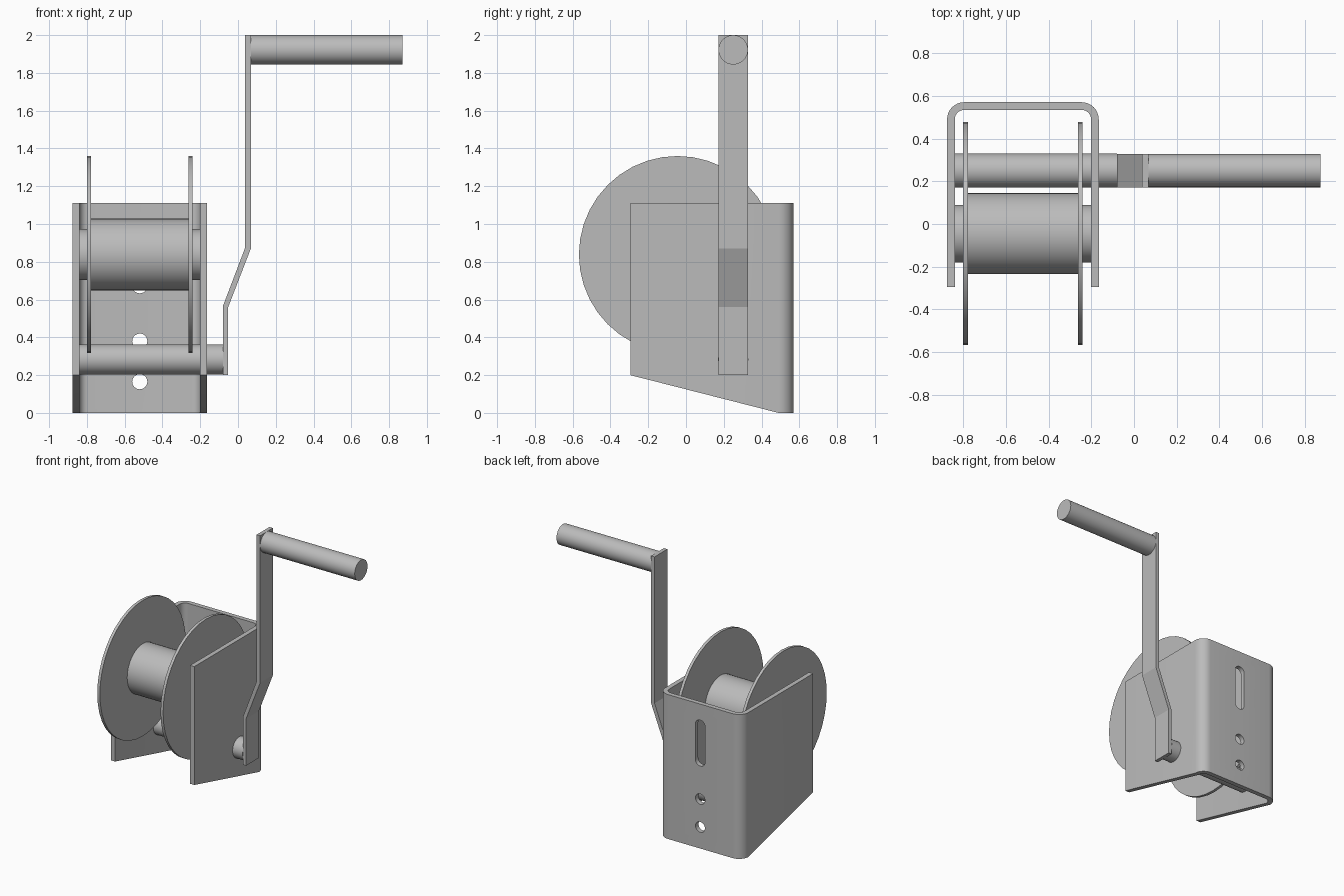
import bpy, bmesh
from math import sin, cos, pi, radians
from mathutils import Vector

cube = bpy.data.objects.get("Cube")
if cube:
    bpy.data.objects.remove(cube, do_unlink=True)

steel = bpy.data.materials.new("plain grey steel")
steel.use_nodes = True
grey = (0.5, 0.5, 0.5, 1)
steel.diffuse_color = grey
steel.node_tree.nodes["Principled BSDF"].inputs["Base Color"].default_value = grey


def finish(name, bm):
    bmesh.ops.recalc_face_normals(bm, faces=bm.faces)
    mesh = bpy.data.meshes.new(name)
    bm.to_mesh(mesh)
    bm.free()
    obj = bpy.data.objects.new(name, mesh)
    bpy.context.collection.objects.link(obj)
    mesh.materials.append(steel)
    return obj


def smooth(obj):
    bpy.ops.object.select_all(action='DESELECT')
    obj.select_set(True)
    bpy.context.view_layer.objects.active = obj
    bpy.ops.object.shade_smooth_by_angle(angle=radians(30))


def prism(name, points, offset):
    """Extrude a closed outline of 3D points along an offset."""
    bm = bmesh.new()
    face = bm.faces.new([bm.verts.new(p) for p in points])
    new = bmesh.ops.extrude_face_region(bm, geom=[face])["geom"]
    bmesh.ops.translate(bm, vec=offset,
                        verts=[v for v in new if isinstance(v, bmesh.types.BMVert)])
    return finish(name, bm)


def rod(name, x0, x1, y, z, r, sides=40):
    """Cylinder lying along x."""
    ring = [(x0, y + r * sin(2 * pi * i / sides), z + r * cos(2 * pi * i / sides))
            for i in range(sides)]
    obj = prism(name, ring, (x1 - x0, 0, 0))
    smooth(obj)
    return obj


# U-shaped bracket bent from plate, with sloping lower edges on the arms
LEFT, RIGHT, FRONT, BACK, TOP = -0.875, -0.165, -0.295, 0.57, 1.11
THICK, BEND = 0.036, 0.08


def bottom(y):
    return max(0, 0.2 * (BACK - BEND - y) / (BACK - BEND - FRONT))


path = [(Vector((LEFT, FRONT)), Vector((1, 0)))]
for cx, start in ((LEFT + BEND, pi), (RIGHT - BEND, pi / 2)):
    for i in range(9):
        a = start - i * pi / 16
        out = Vector((cos(a), sin(a)))
        path.append((Vector((cx, BACK - BEND)) + out * BEND, -out))
path.append((Vector((RIGHT, FRONT)), Vector((-1, 0))))

bm = bmesh.new()
sections = []
for p, inward in path:
    q = p + inward * THICK
    sections.append([bm.verts.new(c) for c in (
        (p.x, p.y, bottom(p.y)), (q.x, q.y, bottom(q.y)),
        (q.x, q.y, TOP), (p.x, p.y, TOP))])
for a, b in zip(sections, sections[1:]):
    for i in range(4):
        j = (i + 1) % 4
        bm.faces.new((a[i], a[j], b[j], b[i]))
bm.faces.new(sections[0])
bm.faces.new(sections[-1])
bracket = finish("bracket", bm)

# Mounting slot and two bolt holes through the back plate
for z, half, r in ((0.165, 0, 0.04), (0.38, 0, 0.04), (0.81, 0.135, 0.042)):
    outline = []
    for end, start in ((half, 0), (-half, pi)):
        for i in range(13 if half else 12):
            a = start + i * pi / 12
            outline.append((-0.52 + r * cos(a), 0.45, z + end + r * sin(a)))
    cutter = prism("hole_cutter", outline, (0, 0.25, 0))
    cutter.hide_render = True
    cut = bracket.modifiers.new("hole", 'BOOLEAN')
    cut.object = cutter
    cut.solver = 'EXACT'
    bpy.context.view_layer.objects.active = bracket
    bpy.ops.object.modifier_apply(modifier=cut.name)
    bpy.data.objects.remove(cutter, do_unlink=True)
smooth(bracket)

# Cable spool: axle hub, core and two flanges
SY, SZ = -0.045, 0.838
rod("spool_hub", LEFT + THICK, RIGHT - THICK, SY, SZ, 0.135)
rod("spool_core", -0.79, -0.25, SY, SZ, 0.19)
for side, x in (("right", -0.8), ("left", -0.262)):
    rod(side + "_spool_flange", x, x + 0.022, SY, SZ, 0.522)

# Drive shaft
rod("drive_shaft", LEFT + THICK, -0.08, 0.25, 0.283, 0.08)

# Cranked flat arm
outer = [(-0.08, 0.2), (-0.08, 0.565), (0.038, 0.875), (0.038, 2)]
inner = [(0.068, 2), (0.068, 0.87), (-0.052, 0.56), (-0.052, 0.2)]
prism("crank_arm", [(x, 0.172, z) for x, z in outer + inner], (0, 0.156, 0))

# Hand grip
rod("crank_grip", 0.068, 0.872, 0.25, 1.922, 0.078)
